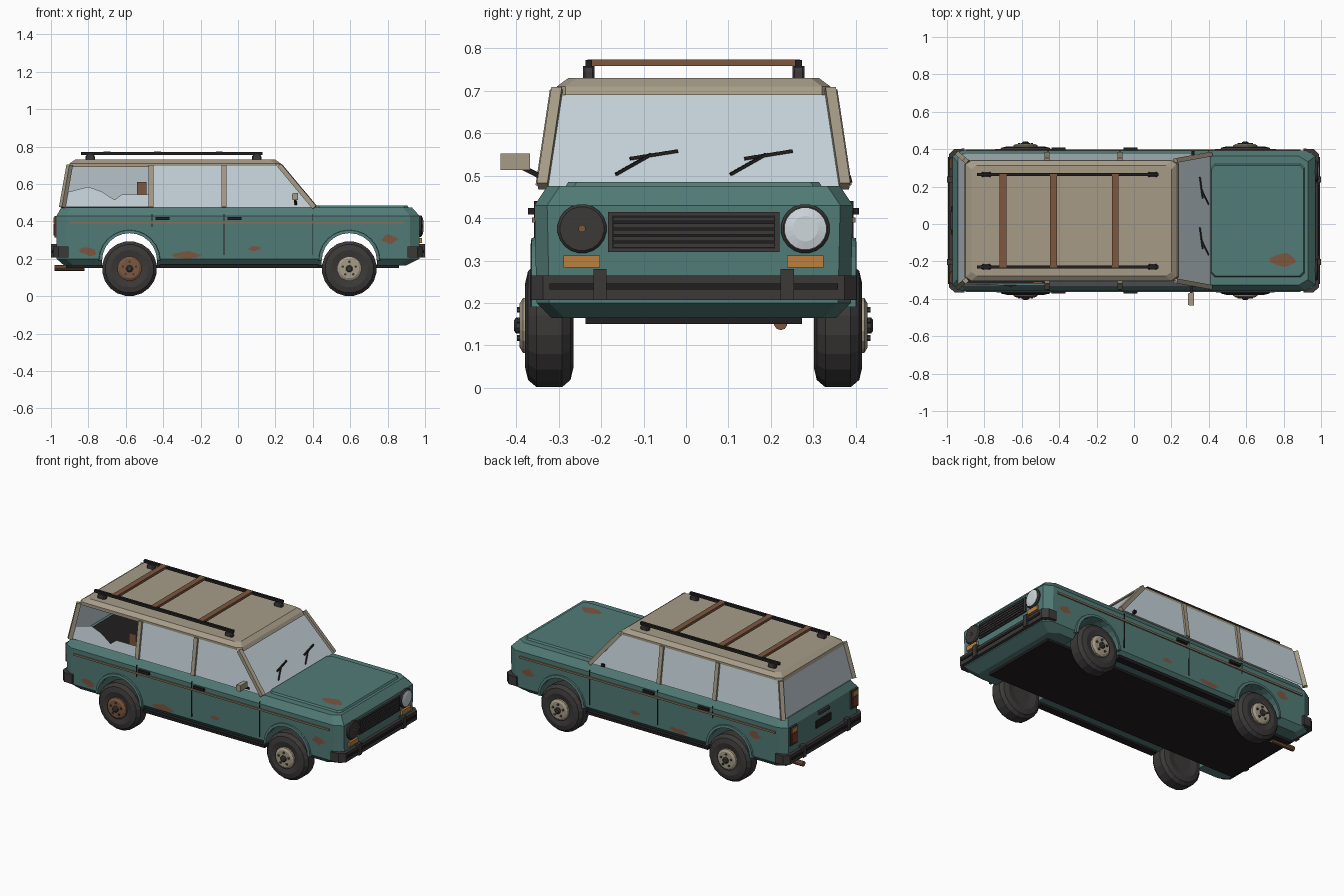
import bpy, bmesh, math, random
from mathutils import Vector

random.seed(4)
cube = bpy.data.objects.get("Cube")
if cube:
    bpy.data.objects.remove(cube, do_unlink=True)
made = []


def material(name, r, g, b, a=1.0):
    m = bpy.data.materials.new(name)
    m.use_nodes = True
    m.diffuse_color = (r, g, b, a)
    node = next(n for n in m.node_tree.nodes if n.type == 'BSDF_PRINCIPLED')
    node.inputs["Base Color"].default_value = (r, g, b, 1)
    node.inputs["Alpha"].default_value = a
    node.inputs["Roughness"].default_value = 0.7
    return m


TEAL = material("teal_paint", .085, .2, .185)
TAN = material("tan_paint", .38, .33, .245)
GLASS = material("window_glass", .55, .64, .68, .6)
LENS = material("lamp_glass", .62, .68, .72)
RUBBER = material("dark_rubber", .045, .04, .04)
BLACK = material("black_underside", .016, .013, .014)
RUST = material("rust", .2, .095, .05)
AMBER = material("amber_lens", .5, .22, .05)
STRIP = material("faded_trim", .23, .165, .11)
RED = material("red_lens", .22, .04, .025)


def add(name, verts, faces, mat):
    me = bpy.data.meshes.new(name)
    me.from_pydata([tuple(v) for v in verts], [], faces)
    bm = bmesh.new()
    bm.from_mesh(me)
    bmesh.ops.recalc_face_normals(bm, faces=bm.faces)
    bm.to_mesh(me)
    bm.free()
    me.materials.append(mat)
    ob = bpy.data.objects.new(name, me)
    bpy.context.collection.objects.link(ob)
    made.append(ob)
    return ob


def loft(name, rings, mat):
    n = len(rings[0])
    faces = [tuple(range(n)), tuple(range((len(rings) - 1) * n, len(rings) * n))]
    for k in range(len(rings) - 1):
        for i in range(n):
            j = (i + 1) % n
            faces.append((k * n + i, k * n + j, k * n + n + j, k * n + n + i))
    return add(name, [v for r in rings for v in r], faces, mat)


def box(name, x, y, z, mat):
    rings = [[(a, y[0], z[0]), (a, y[1], z[0]), (a, y[1], z[1]), (a, y[0], z[1])] for a in x]
    return loft(name, rings, mat)


def plan(z, back, front, hw, cx=.05, cy=.03):
    # chamfered rectangle at one height
    half = [(back, hw - cy), (back + cx, hw), (front - cx, hw), (front, hw - cy)]
    return [(x, y, z) for x, y in half] + [(x, -y, z) for x, y in reversed(half)]


def lathe(name, origin, axis, profile, mat, n=16):
    q = Vector(axis).to_track_quat('Z', 'Y')
    rings = [[Vector(origin) + q @ Vector((r * math.cos(t), r * math.sin(t), d))
              for t in (math.tau * (i + .5) / n for i in range(n))] for r, d in profile]
    return loft(name, rings, mat)


def beam(name, p, q, w, mat, h=None):
    p, q, h = Vector(p), Vector(q), h or w
    rot = (q - p).to_track_quat('Z', 'Y')
    corners = [rot @ Vector((a * w / 2, b * h / 2, 0)) for a, b in ((-1, -1), (1, -1), (1, 1), (-1, 1))]
    return loft(name, [[e + c for c in corners] for e in (p, q)], mat)


def pane(name, pts, mat=GLASS):
    return add(name, pts, [tuple(range(len(pts)))], mat)


AXLES = {"rear": -.58, "front": .595}
SIDES = {"left": 1, "right": -1}

# lower body with wheel arches cut through
body = loft("body", [plan(.165, -.93, .9, .335), plan(.2, -.97, .97, .37),
                     plan(.43, -.97, .97, .375), plan(.475, -.945, .93, .345)], TEAL)
for end, x in AXLES.items():
    cutter = lathe("arch_cutter", (x, 0, .19), (0, 1, 0), [(.15, -.6), (.15, .6)], TEAL, 20)
    cutter.hide_render = True
    mod = body.modifiers.new("arch", 'BOOLEAN')
    mod.operation, mod.solver, mod.object = 'DIFFERENCE', 'EXACT', cutter
    bpy.context.view_layer.objects.active = body
    bpy.ops.object.modifier_apply(modifier=mod.name)
    made.remove(cutter)
    bpy.data.objects.remove(cutter, do_unlink=True)
loft("bonnet", [plan(.47, .41, .915, .305, .02, .02), plan(.485, .415, .905, .295, .02, .02)], TEAL)
box("floor_pan", (-.92, .86), (-.255, .255), (.15, .168), BLACK)
box("interior_deck", (-.92, .39), (-.335, .335), (.474, .479), BLACK)

# roof
loft("roof", [plan(.69, -.905, .24, .322, .03, .02), plan(.71, -.9, .228, .322, .03, .02),
              plan(.73, -.87, .2, .295, .03, .02)], TAN)


def glass_y(z):
    return .355 - (z - .475) * .15


def screen_x(z, lift=0.0):
    return .41 - (z - .475) * .84 + lift


# pillars and side windows
LOW, HIGH = .475, .7
posts = [(-.94, -.9), (-.465, -.465), (-.075, -.075), (.41, .222)]
for side, s in SIDES.items():
    for name, (lo, hi) in zip("dcba", posts):
        beam(f"{side}_{name}_pillar", (lo, s * glass_y(LOW), LOW), (hi, s * glass_y(HIGH), HIGH), .025, TAN)
    for k, name in enumerate(("quarter", "rear_door", "front_door")):
        if (side, name) == ("right", "quarter"):
            shard = [(-.93, .478), (-.918, .555), (-.8, .585), (-.73, .56), (-.66, .515),
                     (-.62, .545), (-.475, .545), (-.475, .478)]
            pane("broken_quarter_glass", [(x, -glass_y(z), z) for x, z in shard])
        else:
            (a, b), (c, d) = posts[k], posts[k + 1]
            edge = [(a, LOW), (c, LOW), (d, HIGH), (b, HIGH)]
            pane(f"{side}_{name}_glass", [(x, s * glass_y(z), z) for x, z in edge])
pane("windscreen", [(screen_x(z), y, z) for y, z in ((-.345, LOW), (.345, LOW), (.315, HIGH), (-.315, HIGH))])
pane("tailgate_glass", [(x, y, z) for x, y, z in ((-.94, -.345, LOW), (-.94, .345, LOW),
                                                  (-.9, .315, HIGH), (-.9, -.315, HIGH))])
box("rusty_latch", (-.54, -.49), (-.335, -.325), (.48, .61), RUST)

# wipers
for k, dy in enumerate((0, .27)):
    def on_screen(y, z):
        return (screen_x(z, .012), y + dy, z)
    beam(f"wiper_arm_{k}", on_screen(-.183, .503), on_screen(-.1, .55), .007, BLACK)
    beam(f"wiper_blade_{k}", on_screen(-.15, .54), on_screen(-.037, .558), .008, BLACK)

# roof rack
for side, s in SIDES.items():
    box(f"{side}_rack_rail", (-.84, .13), (s * .247 - .008, s * .247 + .008), (.755, .772), BLACK)
    for x in (-.79, .1):
        loft(f"{side}_rack_foot", [plan(z, x - w, x + w, .014, .006, .005)
                                   for z, w in ((.72, .026), (.745, .026), (.758, .018))], RUBBER).location.y = s * .247
for x in (-.7, -.43, -.1):
    box("rack_crossbar", (x - .018, x + .018), (-.25, .25), (.758, .774), RUST)

# wheels and arch lips
TYRE = [(.06, -.05), (.1, -.057), (.13, -.05), (.147, -.03), (.147, .03), (.13, .05), (.1, .057), (.068, .05)]
RIM = [(.066, .045), (.066, .062), (.052, .07)]
for end, x in AXLES.items():
    for side, s in SIDES.items():
        tag, hub, axis = f"{side}_{end}", (x, s * .34, .147), (0, s, 0)
        lathe(tag + "_tyre", hub, axis, TYRE, RUBBER, 20)
        lathe(tag + "_rim", hub, axis, RIM, RUST if tag == "right_rear" else TAN)
        lathe(tag + "_hub_cap", hub, axis, [(.019, .06), (.019, .078), (.012, .083)], RUBBER, 10)
        for k in range(5):
            t = math.tau * k / 5 + math.pi / 2
            nut = (x + .037 * math.cos(t), s * .34, .147 + .037 * math.sin(t))
            lathe(tag + "_nut", nut, axis, [(.007, .06), (.007, .076)], RUBBER, 6)
        arc = [math.pi * k / 12 for k in range(13)]
        loft(tag + "_arch_lip", [[(x + r * math.cos(t), s * y, .19 + r * math.sin(t))
                                  for r, y in ((.147, .35), (.147, .384), (.163, .382), (.168, .35))]
                                 for t in arc], TEAL)

# side trim, seams, handles and sills
for side, s in SIDES.items():
    def strip(name, x, z, depth, mat):
        box(f"{side}_{name}", x, sorted((s * .365, s * depth)), z, mat)
    strip("trim_strip", (-.9, .89), (.389, .401), .381, STRIP)
    strip("sill", (-.42, .43), (.152, .17), .32, BLACK)
    for x, z in ((-.46, .37), (-.075, .22), (.4, .22)):
        strip("door_seam", (x - .002, x + .002), (z, .44), .3765, BLACK)
    for x in (-.44, -.055):
        strip("door_handle", (x, x + .075), (.408, .424), .39, BLACK)


# rust patches
def blob(cx, cy, w, h):
    return [(cx + w * random.uniform(.5, 1) * math.cos(t), cy + h * random.uniform(.5, 1) * math.sin(t))
            for t in (math.tau * k / 9 for k in range(9))]


SPOTS = {-1: [(-.8, .24, .06, .028), (-.28, .218, .095, .028), (.085, .255, .04, .018), (.81, .305, .05, .035)],
         1: [(-.75, .34, .06, .025), (-.22, .22, .09, .026), (.085, .255, .04, .018), (.83, .31, .05, .03)]}
for s, spots in SPOTS.items():
    for spot in spots:
        pane("rust_patch", [(x, s * (.372 + max(z - .2, 0) * .0217), max(z, .2)) for x, z in blob(*spot)], RUST)
pane("bonnet_rust", [(x, y, .487) for x, y in blob(.8, -.21, .085, .04)], RUST)

# bumpers with wrapped ends, rub strips and overriders
for end, f in (("front", 1), ("rear", -1)):
    path = [(.9, .37, .385), (.955, .365, .39), (.955, .34, .34)]
    outer = [(.905, .385), (.96, .383), (.99, .355), (.99, -.355), (.96, -.383), (.905, -.385)]
    inner = [(.905, .365), (.95, .36), (.955, .34), (.955, -.34), (.95, -.36), (.905, -.365)]
    loft(end + "_bumper", [[(f * a, b, .207), (f * a, b, .265), (f * c, d, .265), (f * c, d, .207)]
                           for (a, b), (c, d) in zip(outer, inner)], RUBBER)
    box(end + "_rub_strip", sorted((f * .985, f * .995)), (-.34, .34), (.232, .246), BLACK)
    for s in (-1, 1):
        box(end + "_overrider", sorted((f * .96, f)), sorted((s * .205, s * .236)), (.207, .28), RUBBER)

# grille
box("grille_surround", (.96, .98), (-.202, .202), (.32, .414), RUBBER)
box("grille_recess", (.975, .982), (-.192, .192), (.328, .406), BLACK)
for k in range(5):
    z = .3305 + k * .0155
    box("grille_slat", (.975, .987), (-.19, .19), (z, z + .0105), RUBBER)

# headlights and indicators
for side, s in SIDES.items():
    spot = (.96, s * .263, .375)
    lathe(side + "_headlight_ring", spot, (1, 0, 0), [(.058, 0), (.058, .018), (.052, .024)], RUBBER, 20)
    if s > 0:
        lathe("left_headlight_lens", spot, (1, 0, 0), [(.049, .015), (.049, .026), (.03, .031)], LENS, 20)
    else:
        lathe("right_bare_bulb", spot, (1, 0, 0), [(.009, .02), (.009, .03)], RUST, 8)
    box(side + "_indicator", (.96, .984), (s * .263 - .043, s * .263 + .043), (.284, .312), AMBER)
    # tail lamps
    y = s * .305
    box(side + "_tail_lamp_frame", (-.982, -.96), (y - .034, y + .034), (.315, .43), RUBBER)
    box(side + "_tail_lamp", (-.987, -.96), (y - .025, y + .025), (.325, .385), RED)
    box(side + "_rear_indicator", (-.987, -.96), (y - .025, y + .025), (.39, .421), AMBER)

# tailgate plate, handle and exhaust
box("number_plate", (-.979, -.96), (-.075, .075), (.325, .37), BLACK)
box("tailgate_handle", (-.985, -.96), (-.05, .05), (.405, .422), RUBBER)
lathe("exhaust_pipe", (-.98, .205, .152), (1, 0, 0), [(.016, 0), (.016, .16)], RUST, 10)

# door mirror and the broken stub opposite
loft("mirror_housing", [[(x, y, z) for y, z in ((-.455 + i, .513 + i), (-.385 - i, .513 + i),
                                                (-.385 - i, .552 - i), (-.455 + i, .552 - i))]
                        for x, i in ((.288, .006), (.3, 0), (.322, 0))], TAN)
beam("mirror_arm", (.31, -.345, .49), (.305, -.4, .518), .012, BLACK)
beam("mirror_stub", (.315, .345, .485), (.315, .372, .492), .016, BLACK)

# centre the whole car, mirror included
for ob in made:
    ob.location.y += .018
